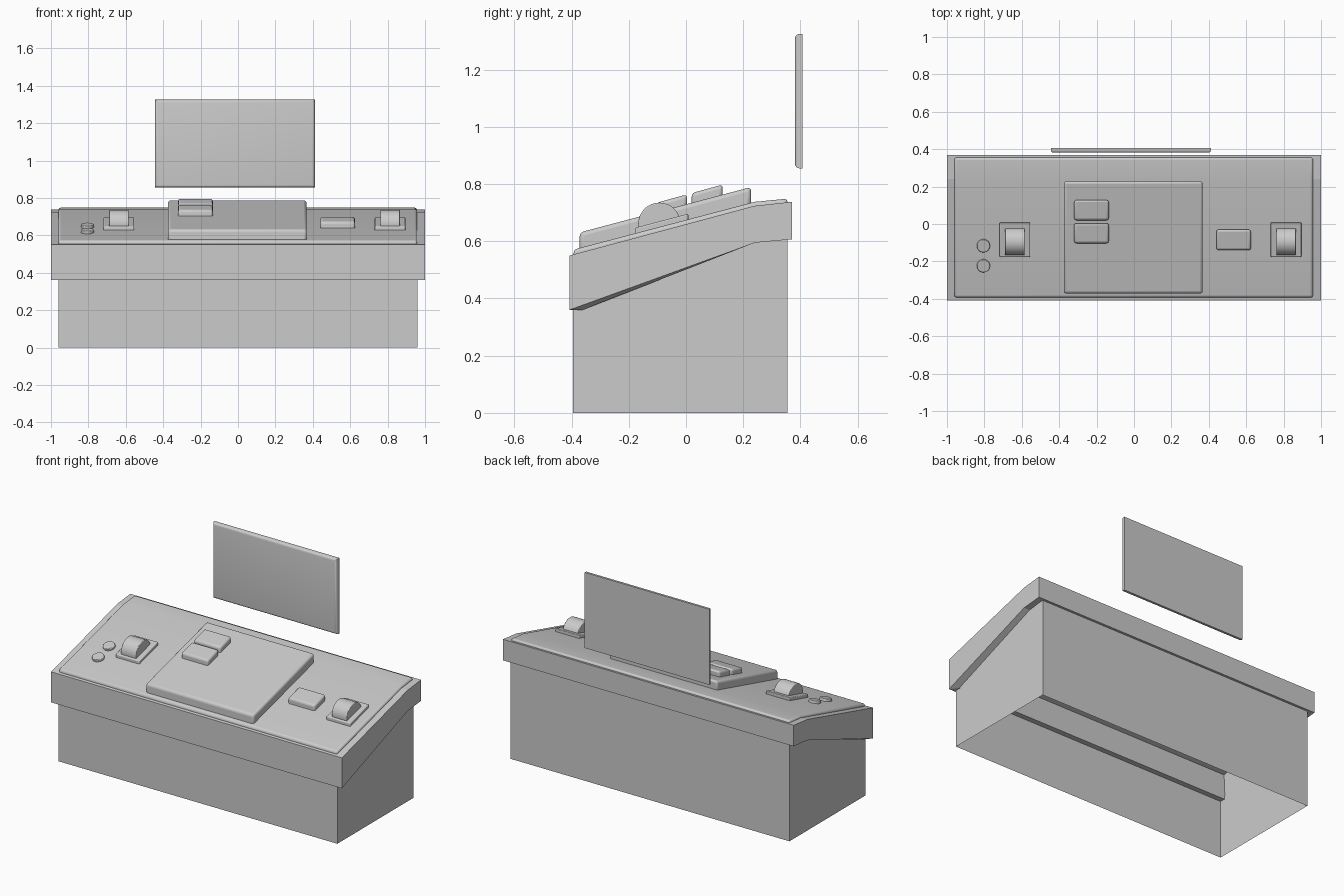
import bpy, bmesh, math

if "Cube" in bpy.data.objects:
    bpy.data.objects.remove(bpy.data.objects["Cube"])


def finish(name, bm, bevel=0.0, smooth=True):
    me = bpy.data.meshes.new(name)
    bm.to_mesh(me)
    bm.free()
    ob = bpy.data.objects.new(name, me)
    bpy.context.collection.objects.link(ob)
    bpy.context.view_layer.objects.active = ob
    ob.select_set(True)
    if smooth:
        bpy.ops.object.shade_smooth_by_angle(angle=math.radians(32))
    ob.select_set(False)
    if bevel:
        m = ob.modifiers.new("Bevel", 'BEVEL')
        m.width, m.segments = bevel, 3
        m.limit_method, m.angle_limit = 'ANGLE', math.radians(35)
    return ob


def prism(profile, x0, x1):
    """Closed prism: a (y, z) profile swept from x0 to x1."""
    bm = bmesh.new()
    a = [bm.verts.new((x0, y, z)) for y, z in profile]
    b = [bm.verts.new((x1, y, z)) for y, z in profile]
    n = len(profile)
    bm.faces.new(a)
    bm.faces.new(b[::-1])
    for i in range(n):
        bm.faces.new((a[i], b[i], b[(i + 1) % n], a[(i + 1) % n]))
    bmesh.ops.recalc_face_normals(bm, faces=bm.faces)
    return bm


def drop_faces(bm, test):
    bm.normal_update()
    bmesh.ops.delete(bm, geom=[f for f in bm.faces if test(f)], context='FACES')


def panel_z(y):
    return 0.572 + 0.265 * (y + 0.39)


def box_z(y):
    return 0.63 + 0.275 * (y + 0.36)


def slab(name, x0, x1, y0, y1, surf, h, bevel):
    """Block lying on a sloped surface."""
    prof = [(y0, surf(y0) - 0.015), (y0, surf(y0) + h),
            (y1, surf(y1) + h), (y1, surf(y1) - 0.015)]
    return finish(name, prism(prof, x0, x1), bevel)


# Base walls, open below and above
bm = prism([(-0.395, 0), (-0.395, 0.368), (0.24, 0.60), (0.355, 0.612), (0.355, 0)],
           -0.96, 0.96)
drop_faces(bm, lambda f: abs(f.normal.z) > 0.5)
finish("base_walls", bm, smooth=False)

# Desk shell, hollow underneath
bm = prism([(-0.408, 0.36), (-0.408, 0.55), (0.24, 0.724), (0.37, 0.738),
            (0.37, 0.607), (0.24, 0.595)], -1.0, 1.0)
drop_faces(bm, lambda f: f.normal.z < -0.5)
desk = finish("desk_shell", bm, smooth=False)
m = desk.modifiers.new("Thickness", 'SOLIDIFY')
m.thickness, m.offset, m.use_even_offset = 0.04, -1, True

# Raised control panel
finish("control_panel", prism([(-0.393, 0.54), (-0.393, panel_z(-0.393)), (0.24, 0.738),
                               (0.355, 0.749), (0.355, 0.72), (0.24, 0.705)],
                              -0.96, 0.957), 0.012)

# Central console block and its two keys
slab("centre_block", -0.375, 0.367, -0.372, 0.228, panel_z, 0.054, 0.014)
slab("upper_key", -0.32, -0.135, 0.02, 0.128, box_z, 0.034, 0.012)
slab("lower_key", -0.32, -0.135, -0.103, 0.004, box_z, 0.034, 0.012)

# Side key
slab("side_key", 0.44, 0.625, -0.14, -0.03, panel_z, 0.034, 0.012)

# Thumb wheels on plates
for side, cx in (("left", -0.637), ("right", 0.813)):
    slab(side + "_wheel_plate", cx - 0.082, cx + 0.082, -0.177, 0.008, panel_z, 0.019, 0.005)
    tilt = math.atan(0.265)
    arc = [(-0.093 + 0.074 * math.cos(tilt + math.pi * i / 24),
            0.661 + 0.074 * math.sin(tilt + math.pi * i / 24)) for i in range(25)]
    finish(side + "_wheel", prism(arc, cx - 0.052, cx + 0.052), 0.004)

# Round buttons
for i, y in enumerate((-0.115, -0.222)):
    bm = bmesh.new()
    bmesh.ops.create_cone(bm, cap_ends=True, segments=32, radius1=0.035,
                          radius2=0.035, depth=0.03)
    ob = finish("round_button_%d" % (i + 1), bm, 0.004)
    ob.location = (-0.805, y, panel_z(y))
    ob.rotation_euler.x = math.atan(0.265)

# Floating screen, rounded on the front edges
bm = bmesh.new()
bmesh.ops.create_cube(bm, size=1)
for v in bm.verts:
    v.co = (-0.0165 + v.co.x * 0.857, 0.394 + v.co.y * 0.026, 1.09 + v.co.z * 0.47)
edges = [e for e in bm.edges if all(v.co.y < 0.39 for v in e.verts)]
bmesh.ops.bevel(bm, geom=edges, offset=0.016, segments=4, profile=0.5, affect='EDGES')
finish("screen", bm)
